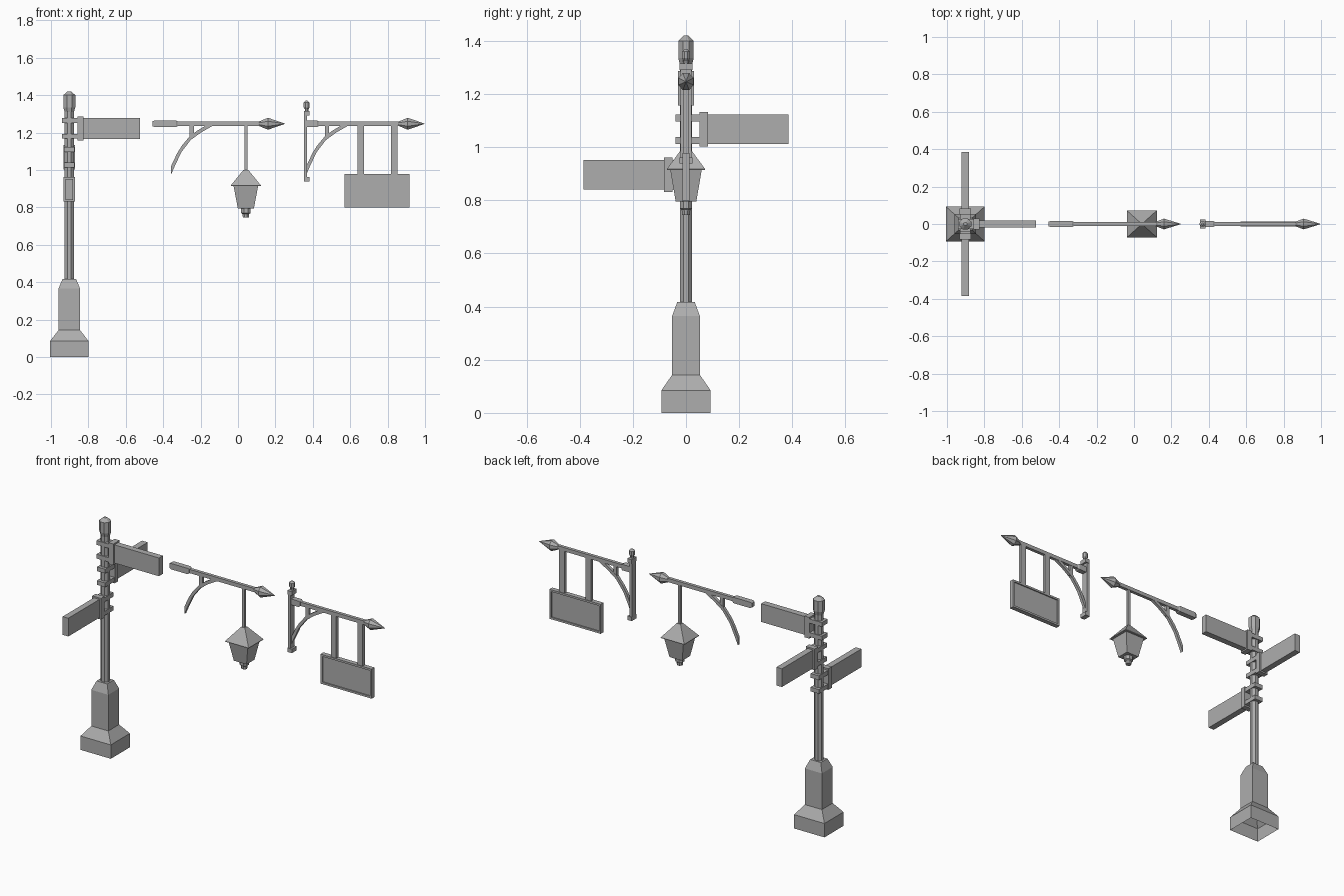
import bpy, bmesh, math
from mathutils import Matrix, Vector

old = bpy.data.objects.get("Cube")
if old:
    bpy.data.objects.remove(old)

grey = bpy.data.materials.new("plain_grey")
grey.use_nodes = True
COLOUR = (0.42, 0.42, 0.42, 1)
grey.diffuse_color = COLOUR
grey.node_tree.nodes["Principled BSDF"].inputs["Base Color"].default_value = COLOUR

DEPTH = 0.9      # the whole set is slightly flattened front to back
POST_X = -0.902


def finish(name, bm):
    bmesh.ops.recalc_face_normals(bm, faces=bm.faces)
    mesh = bpy.data.meshes.new(name)
    bm.to_mesh(mesh)
    bm.free()
    mesh.materials.append(grey)
    obj = bpy.data.objects.new(name, mesh)
    bpy.context.collection.objects.link(obj)
    return obj


def box(name, x0, x1, y0, y1, z0, z1):
    bm = bmesh.new()
    bmesh.ops.create_cube(bm, size=1)
    for v in bm.verts:
        v.co = Vector(((x0 + x1) / 2 + v.co.x * (x1 - x0),
                       (y0 + y1) / 2 + v.co.y * (y1 - y0),
                       (z0 + z1) / 2 + v.co.z * (z1 - z0)))
    return finish(name, bm)


def turned(name, sides, profile, origin=(0, 0, 0), along_x=False, open_start=False):
    """Stack of regular rings; profile holds (distance to flat side, position)."""
    bm = bmesh.new()
    rings = []
    for half, pos in profile:
        r = half / math.cos(math.pi / sides)
        ring = []
        for i in range(sides):
            a = (i + 0.5) * math.tau / sides
            u, v = r * math.cos(a), r * math.sin(a)
            co = (pos, v * DEPTH, u) if along_x else (u, v * DEPTH, pos)
            ring.append(bm.verts.new(Vector(co) + Vector(origin)))
        rings.append(ring)
    for a, b in zip(rings, rings[1:]):
        for i in range(sides):
            j = (i + 1) % sides
            bm.faces.new((a[i], a[j], b[j], b[i]))
    bm.faces.new(rings[-1])
    if not open_start:
        bm.faces.new(rings[0])
    return finish(name, bm)


def brace(name, x):
    """Curved support strip cut upright at the wall and level at the arm."""
    outer = [(0, 0.975), (0.012, 1.02), (0.043, 1.09), (0.085, 1.15), (0.135, 1.195), (0.185, 1.24)]
    inner = [(0, 1.025), (0.03, 1.09), (0.065, 1.14), (0.11, 1.185), (0.165, 1.225), (0.225, 1.24)]
    # the lower edge of the strip lies on the far side from the wall corner
    lower = [(0, 0.975), (0.022, 1.025), (0.055, 1.095), (0.105, 1.16), (0.16, 1.2), (0.23, 1.24)]
    upper = [(0, 1.02), (0.033, 1.09), (0.058, 1.13), (0.1, 1.18), (0.14, 1.21), (0.19, 1.24)]
    bm = bmesh.new()
    rows = [[bm.verts.new((x + px, y, pz)) for px, pz in edge]
            for edge, y in ((lower, -0.009), (upper, -0.009), (upper, 0.009), (lower, 0.009))]
    for k in range(4):
        a, b = rows[k], rows[(k + 1) % 4]
        for i in range(len(a) - 1):
            bm.faces.new((a[i], a[i + 1], b[i + 1], b[i]))
    bm.faces.new([r[0] for r in rows])
    bm.faces.new([r[-1] for r in rows])
    finish(name, bm)
    box(name + "_strut", x + 0.1, x + 0.122, -0.008, 0.008, 1.17, 1.24)


def arm(name, x0, socket_end, x1):
    """Bar with a thicker socket and a spear-shaped end."""
    at = (0, 0, 1.247)
    box(name + "_bar", x0 + 0.02, x1 - 0.13, -0.01, 0.01, 1.236, 1.259)
    turned(name + "_socket", 4, [(0.013, x0), (0.018, x0 + 0.012), (0.018, socket_end - 0.008),
                                 (0.013, socket_end)], at, True)
    turned(name + "_spear", 8, [(0.01, x1 - 0.142), (0.032, x1 - 0.09), (0.001, x1)], at, True)


# Signpost base, pole and cap
turned("post_base", 4, [(0.103, 0), (0.103, 0.085), (0.058, 0.143), (0.058, 0.365), (0.036, 0.418)],
       (POST_X, 0, 0), open_start=True)
turned("post_pole", 8, [(0.025, 0.41), (0.025, 1.33)], (POST_X, 0, 0))
turned("post_cap", 8, [(0.025, 1.31), (0.032, 1.335), (0.032, 1.4), (0.009, 1.42)], (POST_X, 0, 0))

# Three direction boards, each held by a plate and two clamps
for label, angle, z, gap in (("left", 0, 1.222, 0.043), ("back", 90, 1.068, 0.05), ("front", -90, 0.896, 0.05)):
    turn = Matrix.Translation((POST_X, 0, 0)) @ Matrix.Rotation(math.radians(angle), 4, "Z")
    parts = [box(label + "_sign_board", gap + 0.03, gap + 0.335, -0.019, 0.019, z - 0.056, z + 0.056),
             box(label + "_sign_plate", gap, gap + 0.033, -0.03, 0.03, z - 0.065, z + 0.065)]
    for level, dz in (("upper", 0.042), ("lower", -0.042)):
        parts.append(box(f"{label}_sign_{level}_clamp", -0.04, gap + 0.005, -0.028, 0.028,
                         z + dz - 0.013, z + dz + 0.013))
    for part in parts:
        part.data.transform(turn)

# Lantern bracket
arm("lantern_arm", -0.457, -0.324, 0.25)
brace("lantern_brace", -0.358)

# Hanging lantern
LAMP = (0.042, 0, 0)
box("lantern_rod", 0.034, 0.05, -0.008, 0.008, 0.98, 1.24)
turned("lantern_roof", 4, [(0.08, 0.915), (0.08, 0.918), (0.013, 1.0)], LAMP)
turned("lantern_body", 4, [(0.043, 0.795), (0.066, 0.916)], LAMP)
turned("lantern_finial", 8, [(0.016, 0.745), (0.018, 0.765), (0.026, 0.77), (0.026, 0.8)], LAMP)

# Wall bracket for the hanging sign
arm("hanging_sign_arm", 0.362, 0.43, 0.997)
brace("hanging_sign_brace", 0.365)
box("wall_bar", 0.352, 0.37, -0.02, 0.02, 0.94, 1.31)
box("wall_bar_foot", 0.352, 0.382, -0.024, 0.024, 0.938, 0.962)
box("wall_bar_head", 0.352, 0.382, -0.024, 0.024, 1.29, 1.315)
turned("wall_bar_finial", 8, [(0.01, 1.31), (0.01, 1.325), (0.016, 1.335), (0.016, 1.36), (0.005, 1.37)],
       (0.367, 0, 0))

# Hanging sign: straps, thin frame and inner panel
for side, x in (("right", 0.656), ("left", 0.836)):
    box(side + "_strap", x - 0.018, x + 0.018, -0.01, 0.01, 0.97, 1.24)
X0, X1, Z0, Z1, T = 0.57, 0.918, 0.798, 0.979, 0.012
box("frame_top", X0, X1, -0.014, 0.014, Z1 - T, Z1)
box("frame_bottom", X0, X1, -0.014, 0.014, Z0, Z0 + T)
box("frame_right", X0, X0 + T, -0.014, 0.014, Z0 + T, Z1 - T)
box("frame_left", X1 - T, X1, -0.014, 0.014, Z0 + T, Z1 - T)
box("sign_panel", X0 + T, X1 - T, -0.007, 0.007, Z0 + T, Z1 - T)
